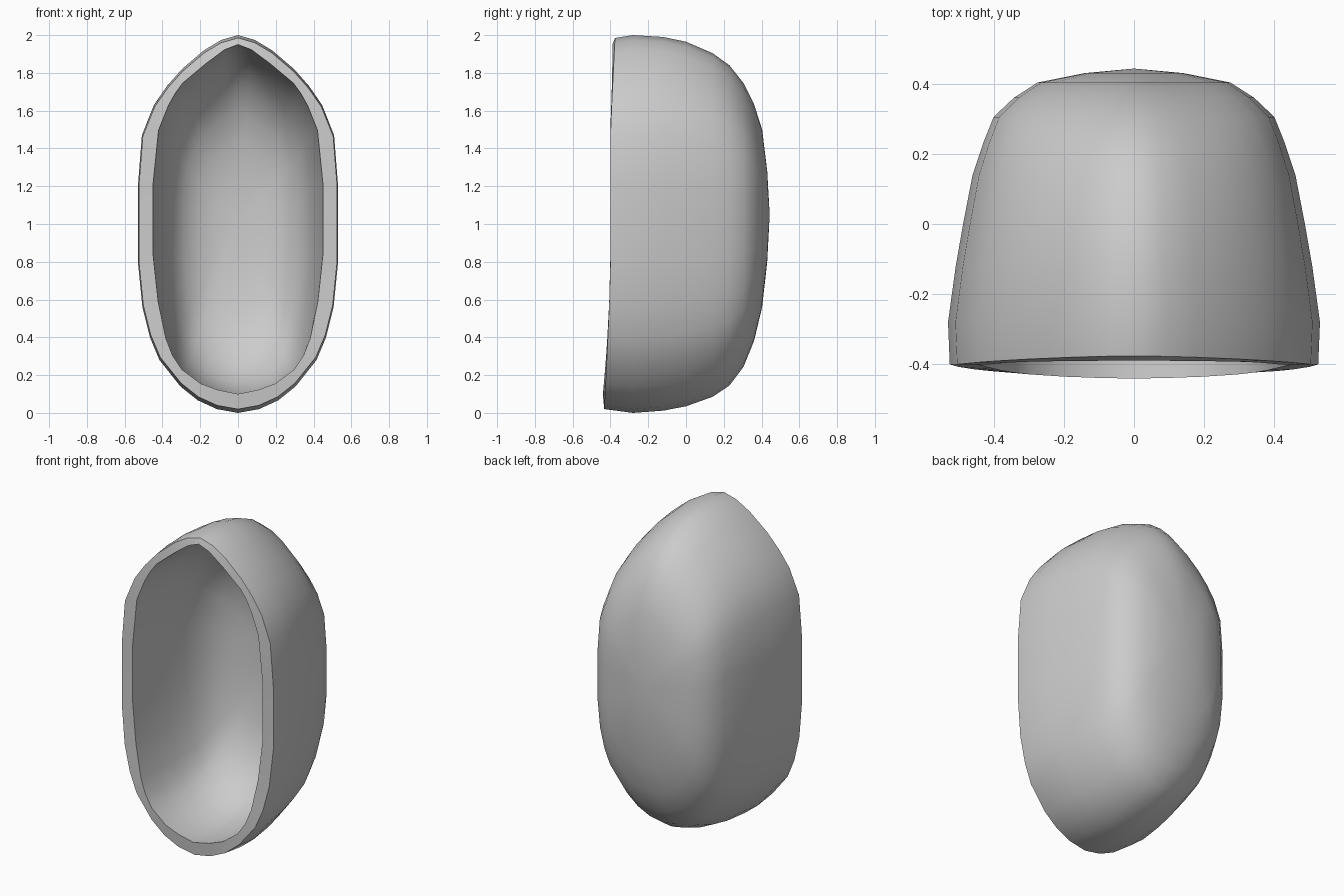
import bpy, bmesh

if "Cube" in bpy.data.objects:
    bpy.data.objects.remove(bpy.data.objects["Cube"])

# Half outlines seen from the front: (relative height, relative half width)
OUTER_OUTLINE = [(0, 0), (.01, .21), (.033, .4), (.07, .575), (.14, .785), (.2, .88), (.28, .955),
                 (.4, 1), (.6, 1), (.735, .96), (.815, .84), (.865, .71), (.91, .56), (.96, .34),
                 (.987, .17), (1, 0)]
INNER_OUTLINE = [(0, 0), (.012, .24), (.03, .44), (.07, .66), (.11, .77), (.16, .85), (.265, .94),
                 (.4, 1), (.6, 1), (.755, .935), (.825, .82), (.86, .74), (.89, .65), (.945, .38),
                 (.985, .16), (1, 0)]

# Depth sections: (y, half width, bottom z, top z)
OUTER = [(-.4, .525, .02, 1.985), (-.28, .53, 0, 2.0), (-.12, .508, .012, 1.99), (0, .487, .035, 1.965),
         (.14, .46, .085, 1.905), (.23, .43, .145, 1.84), (.305, .4, .245, 1.745),
         (.36, .342, .38, 1.635), (.403, .275, .56, 1.5), (.43, .14, .8, 1.28)]
INNER = [(-.4, .45, .1, 1.95), (-.28, .44, .085, 1.94), (-.1, .415, .11, 1.9), (.04, .385, .16, 1.83),
         (.14, .35, .25, 1.73), (.22, .29, .37, 1.6), (.27, .21, .55, 1.43), (.295, .12, .8, 1.25)]


def front_lean(z):
    """Small forward and backward drift of the open edge."""
    if z > 1.5:
        return .025 * (z - 1.5) / .5
    return -.034 * max(0, (.8 - z) / .8) ** 1.3


def bridge(bm, a, b):
    for i in range(len(a)):
        bm.faces.new((a[i - 1], a[i], b[i], b[i - 1]))


def shell(bm, outline, sections, pole, lip):
    """Loft the sections front to back and close them at a pole."""
    full = outline + [(t, -w) for t, w in outline[-2:0:-1]]
    rings = []
    for i, (y, half, low, high) in enumerate(sections):
        ring = []
        for t, w in full:
            z = low + (high - low) * t
            lean = front_lean(z) - lip * (2 * t - 1) ** 4 if i == 0 else 0
            ring.append(bm.verts.new((half * w, y + lean, z)))
        rings.append(ring)
    for a, b in zip(rings, rings[1:]):
        bridge(bm, a, b)
    tip = bm.verts.new(pole)
    last = rings[-1]
    for i in range(len(last)):
        bm.faces.new((last[i - 1], last[i], tip))
    return rings[0]


# Hollow shell: outer skin, inner cavity and the flat rim between them
bm = bmesh.new()
outer_rim = shell(bm, OUTER_OUTLINE, OUTER, (0, .443, 1.05), 0)
inner_rim = shell(bm, INNER_OUTLINE, INNER, (0, .303, 1.04), .012)
bridge(bm, outer_rim, inner_rim)
bmesh.ops.recalc_face_normals(bm, faces=bm.faces)
mesh = bpy.data.meshes.new("hollow_shell")
bm.to_mesh(mesh)
bm.free()
obj = bpy.data.objects.new("hollow_shell", mesh)
bpy.context.collection.objects.link(obj)

# Smooth skin with a crisp rim
bpy.context.view_layer.objects.active = obj
obj.select_set(True)
bpy.ops.object.shade_smooth_by_angle(angle=0.9)
